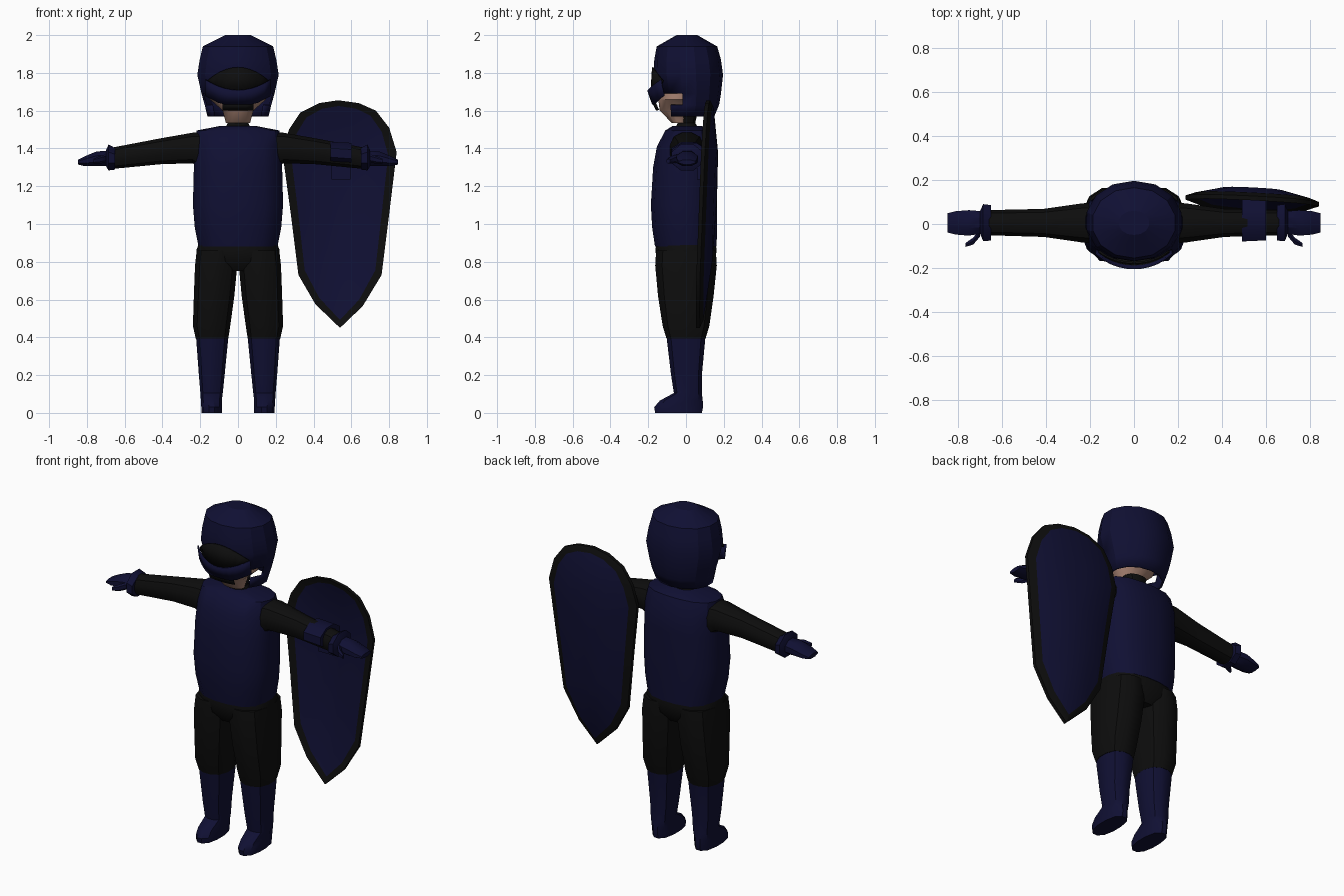
import bpy, bmesh, math

if "Cube" in bpy.data.objects:
    bpy.data.objects.remove(bpy.data.objects["Cube"], do_unlink=True)


def material(name, rgb):
    m = bpy.data.materials.new(name)
    m.use_nodes = True
    m.diffuse_color = (*rgb, 1)
    bsdf = m.node_tree.nodes["Principled BSDF"]
    bsdf.inputs["Base Color"].default_value = (*rgb, 1)
    bsdf.inputs["Roughness"].default_value = 0.8
    return m


navy = material("navy_cloth", (0.005, 0.005, 0.033))
black = material("black_cloth", (0.004, 0.004, 0.004))
skin = material("skin", (0.38, 0.22, 0.165))


def finish(name, bm, mats, angle=35, thickness=0):
    bmesh.ops.recalc_face_normals(bm, faces=bm.faces[:])
    mesh = bpy.data.meshes.new(name)
    bm.to_mesh(mesh)
    bm.free()
    for m in mats:
        mesh.materials.append(m)
    ob = bpy.data.objects.new(name, mesh)
    bpy.context.collection.objects.link(ob)
    if thickness:
        mod = ob.modifiers.new("thickness", "SOLIDIFY")
        mod.thickness = thickness
    bpy.ops.object.select_all(action="DESELECT")
    ob.select_set(True)
    bpy.context.view_layer.objects.active = ob
    bpy.ops.object.shade_smooth_by_angle(angle=math.radians(angle))
    return ob


def loft_mesh(rings, axis="z", n=12, power=2.3, side=1, caps=True):
    """Each ring is (low a, high a, low b, high b, position along the axis)."""
    bm = bmesh.new()
    loops = []
    for a0, a1, b0, b1, t in rings:
        loop = []
        for i in range(n):
            ang = 2 * math.pi * (i + 0.5) / n
            c, s = math.cos(ang), math.sin(ang)
            k = (abs(c) ** power + abs(s) ** power) ** (-1 / power)
            grow = 1 / math.cos(math.pi / n) if power <= 2 else 1
            a = (a0 + a1) / 2 + (a1 - a0) / 2 * c * k * grow
            b = (b0 + b1) / 2 + (b1 - b0) / 2 * s * k * grow
            x, y, z = (a, b, t) if axis == "z" else (t, a, b)
            loop.append(bm.verts.new((x * side, y, z)))
        loops.append(loop)
    for lo, hi in zip(loops, loops[1:]):
        for i in range(n):
            j = (i + 1) % n
            bm.faces.new((lo[i], lo[j], hi[j], hi[i]))
    if caps:
        bm.faces.new(loops[0][::-1])
    bm.faces.new(loops[-1])
    return bm


def loft(name, mat, rings, **kw):
    return finish(name, loft_mesh(rings, **kw), [mat])


# Torso, hips and neck
loft("torso", navy, [
    (-.21, .21, -.165, .163, .88), (-.23, .23, -.18, .165, .98),
    (-.24, .24, -.187, .165, 1.1), (-.235, .235, -.175, .165, 1.3),
    (-.23, .23, -.155, .16, 1.41), (-.22, .22, -.11, .125, 1.495),
    (-.09, .09, -.07, .08, 1.52)], n=16, power=2.6)
loft("hips", black, [
    (-.10, .10, -.12, .12, .75), (-.21, .21, -.155, .155, .80),
    (-.222, .222, -.163, .163, .86), (-.2, .2, -.155, .155, .92)], n=16, power=2.6)
loft("neck", black, [
    (-.075, .075, -.06, .07, 1.5), (-.055, .055, -.045, .05, 1.535),
    (-.07, .07, -.055, .06, 1.58)])

# Limbs, mirrored
for side, word in ((1, "left"), (-1, "right")):
    loft(word + "_trouser_leg", black, [
        (.05, .225, -.105, .105, .395), (.04, .24, -.125, .125, .46),
        (.018, .235, -.15, .148, .62), (.003, .229, -.165, .165, .78),
        (.003, .22, -.16, .16, .86)], power=2.6, side=side)
    loft(word + "_boot", navy, [
        (.085, .195, -.165, .085, 0), (.085, .195, -.17, .092, .03),
        (.085, .197, -.14, .09, .065), (.08, .2, -.065, .085, .105),
        (.07, .208, -.08, .085, .2), (.05, .223, -.104, .104, .4)], power=2.6, side=side)
    loft(word + "_sleeve", black, [
        (-.09, .10, 1.27, 1.49, .18), (-.085, .095, 1.32, 1.485, .24),
        (-.06, .07, 1.315, 1.455, .41), (-.052, .064, 1.29, 1.405, .67)],
        axis="x", side=side)
    loft(word + "_cuff", navy, [
        (-.08, .09, 1.285, 1.405, .65), (-.082, .095, 1.28, 1.425, .685),
        (-.045, .06, 1.305, 1.39, .70)], axis="x", n=8, side=side)
    loft(word + "_hand", navy, [
        (-.045, .06, 1.305, 1.39, .69), (-.055, .065, 1.305, 1.385, .75),
        (-.05, .06, 1.305, 1.36, .81), (-.04, .05, 1.315, 1.34, .848)],
        axis="x", n=8, power=2.6, side=side)
    loft(word + "_thumb", navy, [
        (-.06, -.02, 1.325, 1.37, .70), (-.095, -.06, 1.32, 1.36, .73),
        (-.105, -.085, 1.32, 1.345, .765)], axis="x", n=6, side=side)

# Face below the guard
loft("jaw", skin, [
    (-.065, .065, -.075, .0, 1.535), (-.082, .082, -.14, .03, 1.60),
    (-.15, .15, -.148, .06, 1.66), (-.15, .15, -.14, .08, 1.72)], n=16)

# Helmet shell with the lower front cut open
bm = loft_mesh([
    (-.165, .165, -.13, .15, 1.57), (-.18, .18, -.14, .175, 1.63),
    (-.197, .197, -.15, .185, 1.69), (-.22, .22, -.17, .196, 1.79),
    (-.207, .207, -.168, .185, 1.87), (-.19, .19, -.155, .165, 1.94),
    (-.07, .07, -.05, .06, 2.0)], n=14, power=2.1, caps=False)
opening = [f for f in bm.faces
           if f.calc_center_median().y < -.05 and f.calc_center_median().z < 1.69]
bmesh.ops.delete(bm, geom=opening, context="FACES")
finish("helmet_shell", bm, [navy], 25, .012)


def curved_plate(name, mat, half, low, high, depth_low, depth_high, steps=10):
    """Plate wrapped around the helmet front; low and high give z from x."""
    bm = bmesh.new()
    columns = []
    for i in range(steps + 1):
        u = 2 * i / steps - 1
        x = u * half
        bend = math.sqrt(1 - (x / .225) ** 2)
        columns.append([bm.verts.new((x, -d * bend, z(abs(u))))
                        for d, z in ((depth_low, low), (depth_high, high))])
    for p, q in zip(columns, columns[1:]):
        bm.faces.new((p[0], q[0], q[1], p[1]))
    return finish(name, bm, [mat], 35, .008)


# Dark visor, face guard and its lower lip
curved_plate("visor", black, .162, lambda u: 1.70 + .045 * u * u,
             lambda u: 1.83 - .07 * u * u, .188, .18)
curved_plate("face_guard", navy, .17, lambda u: 1.635 + .09 * max(0, u - .5),
             lambda u: 1.71 + .055 * u * u, .172, .198)
curved_plate("guard_lip", black, .08, lambda u: 1.605, lambda u: 1.64, .152, .17, 4)

# Shield: a shallow bowl with a dark rim, bulging backward
CX, CZ = .54, 1.15
outline = [(.53, 1.655), (.64, 1.64), (.73, 1.60), (.80, 1.51), (.84, 1.38),
           (.80, 1.05), (.76, .73), (.66, .565), (.54, .45), (.41, .575), (.32, .73),
           (.28, 1.05), (.235, 1.38), (.27, 1.50), (.33, 1.59), (.43, 1.64)]


def shield_point(bm, p, sx, sz, bulge):
    x, z = CX + (p[0] - CX) * sx, CZ + (p[1] - CZ) * sz
    y = .095 + .045 * (z - 1.38) - .05 * (x - CX) + bulge
    return bm.verts.new((x, y, z))


bm = bmesh.new()
layers = [(.85, .94, .012), (1, 1, 0), (1, 1, .02), (.85, .94, .037), (.45, .5, .07)]
layers = [(.45, .5, .05)] + layers
loops = [[shield_point(bm, p, *layer) for p in outline] for layer in layers]
count = len(outline)
for k, (lo, hi) in enumerate(zip(loops, loops[1:])):
    for i in range(count):
        j = (i + 1) % count
        face = bm.faces.new((lo[i], lo[j], hi[j], hi[i]))
        face.material_index = 1 if 1 <= k <= 3 else 0
for loop, bulge in ((loops[0], .06), (loops[-1], .08)):
    tip = shield_point(bm, (CX, CZ), 1, 1, bulge)
    for i in range(count):
        bm.faces.new((loop[i], loop[(i + 1) % count], tip))
finish("shield", bm, [navy, black], 30)

# Strap holding the shield to the forearm
loft("shield_strap", navy, [(-.08, .11, 1.32, 1.435, .49), (-.075, .11, 1.31, 1.43, .6)],
     axis="x", n=8, power=4)
loft("shield_bracket", navy, [(.055, .13, 1.23, 1.34, .495), (.055, .13, 1.23, 1.34, .595)],
     axis="x", n=4, power=8)
